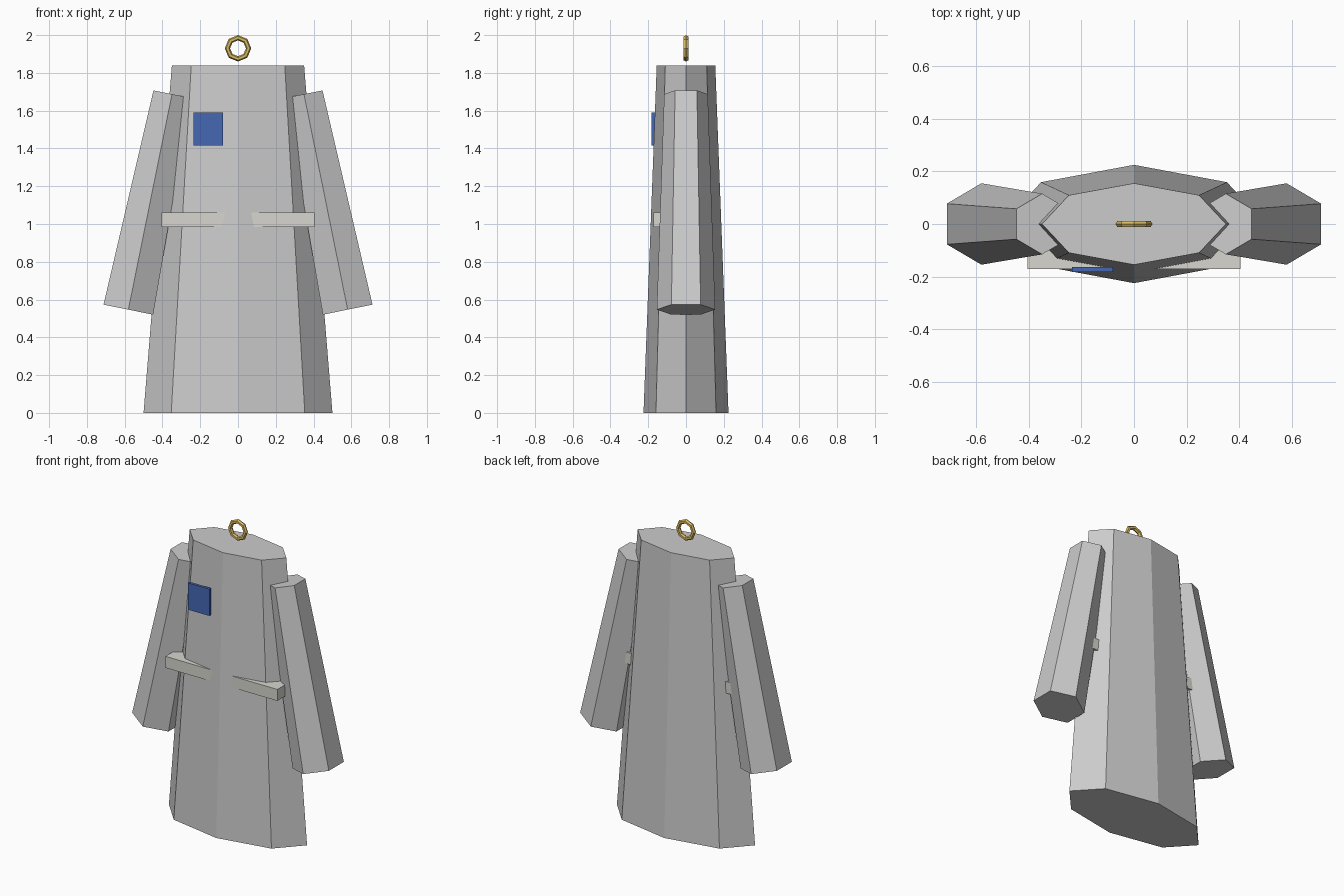
import bpy
import math
from mathutils import Matrix, Vector

if "Cube" in bpy.data.objects:
    bpy.data.objects.remove(bpy.data.objects["Cube"])


def material(name, rgb):
    m = bpy.data.materials.new(name)
    m.diffuse_color = (*rgb, 1)
    m.use_nodes = True
    m.node_tree.nodes["Principled BSDF"].inputs["Base Color"].default_value = m.diffuse_color
    return m


def build(name, verts, faces, mat=None):
    me = bpy.data.meshes.new(name)
    me.from_pydata(verts, [], faces)
    if mat:
        me.materials.append(mat)
    ob = bpy.data.objects.new(name, me)
    bpy.context.collection.objects.link(ob)
    return ob


def frustum(name, n, start, low, high, z0, z1, matrix=Matrix()):
    """Closed n-sided tapered prism; low and high are (rx, ry) radii."""
    verts = []
    for (rx, ry), z in ((low, z0), (high, z1)):
        for i in range(n):
            a = start + math.tau * i / n
            verts.append(matrix @ Vector((rx * math.cos(a), ry * math.sin(a), z)))
    faces = [(i, (i + 1) % n, n + (i + 1) % n, n + i) for i in range(n)]
    faces += [tuple(reversed(range(n))), tuple(range(n, 2 * n))]
    return build(name, verts, faces)


def box(name, lo, hi, mat):
    verts = [(x, y, z) for x in (lo[0], hi[0]) for y in (lo[1], hi[1]) for z in (lo[2], hi[2])]
    faces = [(0, 1, 3, 2), (4, 6, 7, 5), (0, 4, 5, 1), (2, 3, 7, 6), (0, 2, 6, 4), (1, 5, 7, 3)]
    return build(name, verts, faces, mat)


# Coat body: flattened eight-sided taper
frustum("coat_body", 8, 0, (0.5, 0.225), (0.35, 0.155), 0, 1.84)

# Sleeves: six-sided tapers tilted outward
for side, label in ((-1, "left"), (1, "right")):
    tilt = Matrix.Translation((side * 0.465, 0, 1.117)) @ Matrix.Rotation(-side * 0.2, 4, 'Y')
    frustum(label + "_sleeve", 6, math.pi / 6, (0.134 / 0.866,) * 2, (0.1 / 0.866,) * 2,
            -0.582, 0.582, tilt)

# Belt passing through the body, and chest pocket
box("belt", (-0.405, -0.172, 0.985), (0.405, 0.08, 1.06), material("belt_cloth", (0.68, 0.67, 0.62)))
box("chest_pocket", (-0.235, -0.182, 1.415), (-0.08, -0.164, 1.59), material("blue", (0.06, 0.14, 0.45)))

# Hanging ring
bpy.ops.mesh.primitive_torus_add(major_segments=8, minor_segments=6, major_radius=0.056,
                                 minor_radius=0.014, location=(0, 0, 1.93),
                                 rotation=(math.pi / 2, 0, 0))
ring = bpy.context.object
ring.name = "hanging_ring"
ring.data.materials.append(material("brass", (0.7, 0.5, 0.12)))
